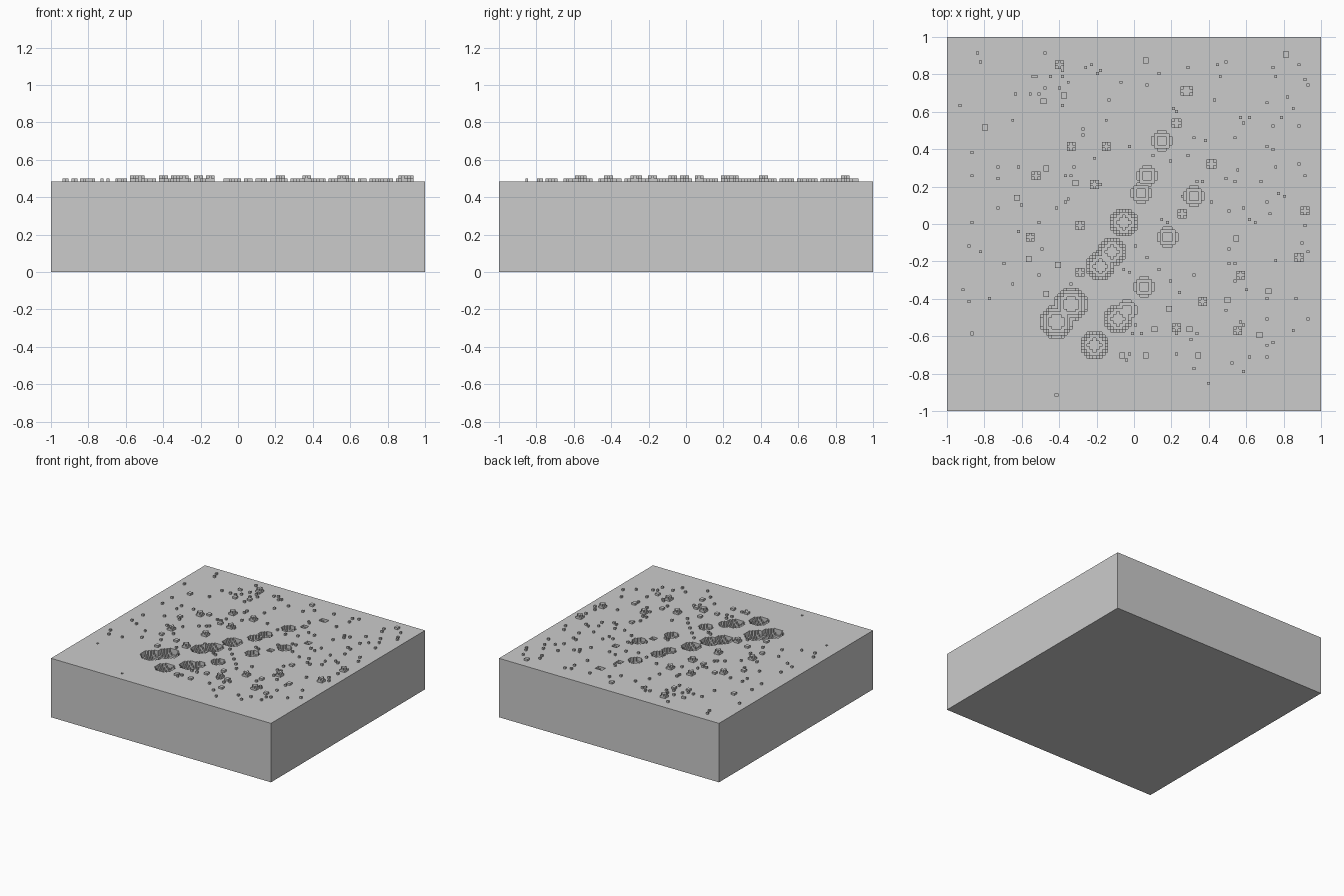
import bpy, bmesh, random

if "Cube" in bpy.data.objects:
    bpy.data.objects.remove(bpy.data.objects["Cube"])

N, S, TOP = 128, 2 / 128, 31          # cells per side, cell size, slab height in cells
H = {}                                # cells whose height differs from the slab


def cell(v):
    return round((v + 1) / S - 0.5)


def sphere(x, y, r, sign):
    """Stepped hemisphere: sign -1 digs a crater, +1 raises a bump."""
    ci, cj = cell(x), cell(y)
    for di in range(-r, r + 1):
        for dj in range(-r, r + 1):
            layers = sum(di * di + dj * dj + k * k <= (r + 0.5) ** 2 for k in range(r + 1))
            if layers:
                key = (ci + di, cj + dj)
                h = TOP + sign * layers
                H[key] = min(H.get(key, TOP), h) if sign < 0 else h


# Bumps, two cells high
for x, y in [(-.4, .855), (-.34, .41), (-.15, .42), (-.52, .255), (-.21, .21),
             (-.295, -.005), (-.55, -.075), (-.295, -.26), (.92, .065), (.88, -.175),
             (.57, -.275), (.36, -.42), (.22, -.55), (.56, -.575)]:
    sphere(x, y, 1, 1)

# Craters, by radius in cells
craters = {
    5: [(-.42, -.52), (-.34, -.43)],
    4: [(-.21, -.645), (-.09, -.515), (-.18, -.23), (-.12, -.145), (-.05, 0)],
    3: [(-.04, -.46), (.05, -.33), (.18, -.07), (.32, .155), (.035, .165),
        (.075, .255), (.145, .44)],
    1: [(.42, .325), (.22, .54), (.275, .71), (.29, .71), (.25, .055)],
}
for r, spots in craters.items():
    for x, y in spots:
        sphere(x, y, r, -1)

# Flat stones, two cells wide
for x, y in [(-.49, .66), (-.375, .68), (-.8, .52), (-.475, .3), (-.32, .22), (-.63, .135),
             (-.56, -.18), (-.405, -.225), (-.475, -.37), (-.06, -.71), (.055, -.71),
             (.11, -.57), (.185, -.455), (.29, -.57), (.34, -.71), (.67, -.595),
             (.5, -.41), (.715, -.355), (.54, -.08), (.06, .875), (.805, .9)]:
    i, j = round((x + 1) / S) - 1, round((y + 1) / S) - 1
    for a in (0, 1):
        for b in (0, 1):
            H.setdefault((i + a, j + b), TOP + 1)

# Two single pits and scattered single pebbles
for x, y in [(-.42, -.91), (-.87, -.59)]:
    H[cell(x), cell(y)] = TOP - 1
random.seed(4)
count = 0
while count < 150:
    x, y = random.uniform(-.95, .94), random.uniform(-.86, .92)
    bare = (y < -.42 and x < -.05) or (y < -.6 and x > .75)
    if not bare and (cell(x), cell(y)) not in H:
        H[cell(x), cell(y)] = TOP + 1
        count += 1


def height(i, j):
    return H.get((i, j), TOP) if 0 <= i < N and 0 <= j < N else 0


bm = bmesh.new()


def quad(*pts):
    bm.faces.new([bm.verts.new((p[0] * S - 1, p[1] * S - 1, p[2] * S)) for p in pts])


# Terrain top and the step walls between neighbouring cells
for i in range(N):
    for j in range(N):
        h = height(i, j)
        quad((i, j, h), (i + 1, j, h), (i + 1, j + 1, h), (i, j + 1, h))
        for di, dj, a, b in [(1, 0, (i + 1, j), (i + 1, j + 1)), (-1, 0, (i, j + 1), (i, j)),
                             (0, 1, (i + 1, j + 1), (i, j + 1)), (0, -1, (i, j), (i + 1, j))]:
            low = height(i + di, j + dj)
            if 0 < low < h:
                for k in range(low, h):
                    quad((*a, k), (*b, k), (*b, k + 1), (*a, k + 1))

# Outer sides and underside
corners = [(0, 0), (N, 0), (N, N), (0, N)]
for a, b in zip(corners, corners[1:] + corners[:1]):
    quad((*a, 0), (*b, 0), (*b, TOP), (*a, TOP))
quad(*[(*c, 0) for c in reversed(corners)])

bmesh.ops.remove_doubles(bm, verts=bm.verts[:], dist=1e-5)
mesh = bpy.data.meshes.new("cratered_ground")
bm.to_mesh(mesh)
bm.free()
bpy.context.collection.objects.link(bpy.data.objects.new("cratered_ground", mesh))
